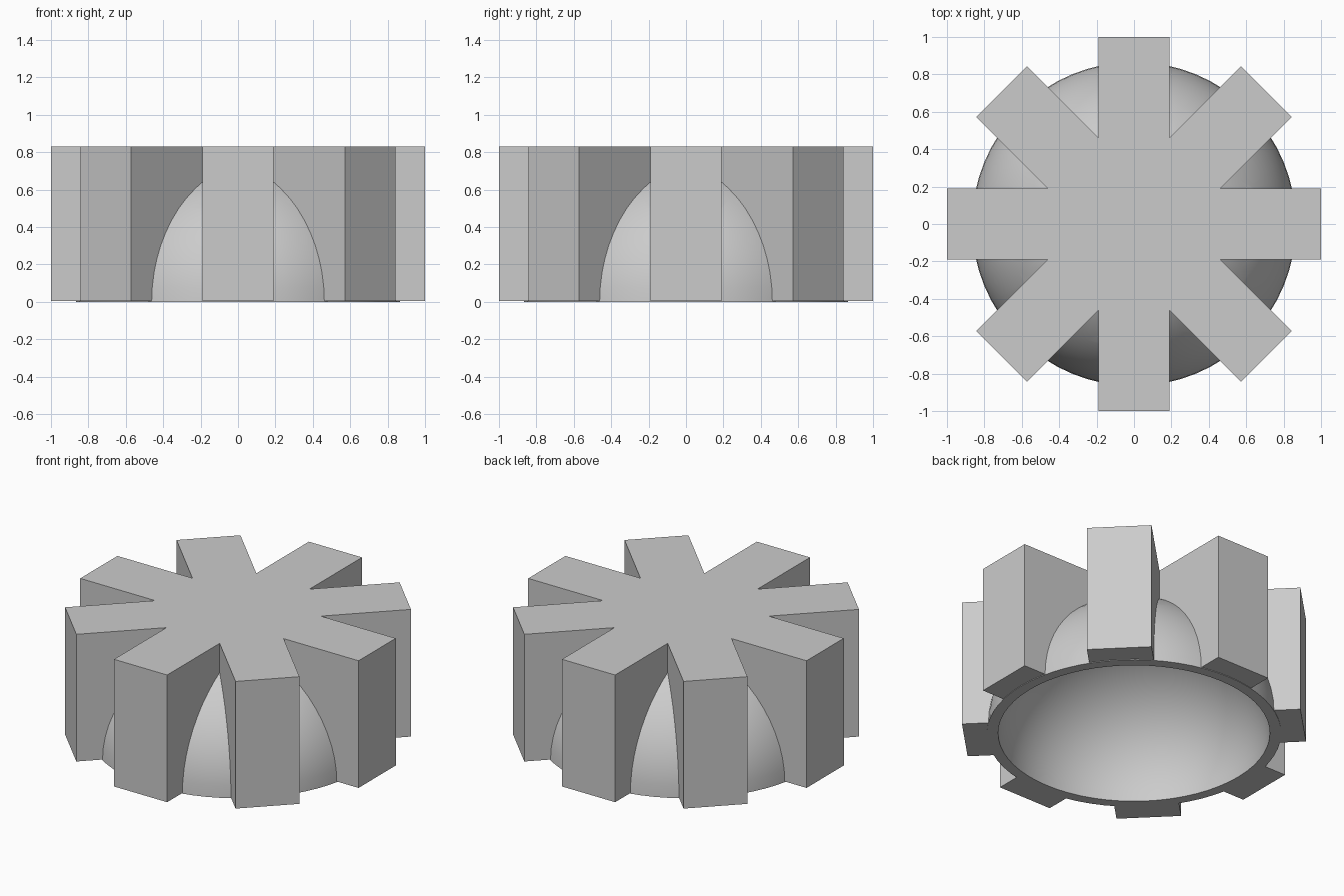
import bpy, bmesh, math

if "Cube" in bpy.data.objects:
    bpy.data.objects.remove(bpy.data.objects["Cube"])

ARM_HALF, ARM_LEN, HEIGHT, LIP = 0.191, 1.0, 0.83, 0.004


def add_object(name, bm):
    bmesh.ops.recalc_face_normals(bm, faces=bm.faces)
    mesh = bpy.data.meshes.new(name)
    bm.to_mesh(mesh)
    bm.free()
    ob = bpy.data.objects.new(name, mesh)
    bpy.context.collection.objects.link(ob)
    return ob


def ellipsoid(name, radius, height, halved):
    bm = bmesh.new()
    bmesh.ops.create_uvsphere(bm, u_segments=64, v_segments=32, radius=1)
    bmesh.ops.scale(bm, vec=(radius, radius, height), verts=bm.verts)
    if halved:
        cut = bmesh.ops.bisect_plane(bm, geom=bm.verts[:] + bm.edges[:] + bm.faces[:],
                                     plane_co=(0, 0, 0), plane_no=(0, 0, 1), clear_inner=True)
        bmesh.ops.holes_fill(bm, edges=[e for e in bm.edges if e.is_boundary])
    for f in bm.faces:
        f.smooth = len(f.verts) < 5
    return add_object(name, bm)


# Eight-armed star block
bm = bmesh.new()
notch = ARM_HALF * (1 + math.sqrt(2))
verts = []
for i in range(8):
    a = i * math.pi / 4
    for x, y in ((ARM_LEN, -ARM_HALF), (ARM_LEN, ARM_HALF), (notch, ARM_HALF)):
        verts.append(bm.verts.new((x * math.cos(a) - y * math.sin(a),
                                   x * math.sin(a) + y * math.cos(a), LIP)))
face = bm.faces.new(verts)
ext = bmesh.ops.extrude_face_region(bm, geom=[face])
bmesh.ops.translate(bm, vec=(0, 0, HEIGHT - LIP),
                    verts=[v for v in ext["geom"] if isinstance(v, bmesh.types.BMVert)])
star = add_object("star_block", bm)

# Outer dome joined to the star, inner dome hollowed out from below
outer = ellipsoid("outer_dome", 0.866, 0.784, True)
inner = ellipsoid("cavity_cutter", 0.80, 0.725, False)
for cutter, op in ((outer, 'UNION'), (inner, 'DIFFERENCE')):
    mod = star.modifiers.new(cutter.name, 'BOOLEAN')
    mod.object, mod.operation, mod.solver = cutter, op, 'EXACT'

bpy.context.view_layer.objects.active = star
star.select_set(True)
for mod in list(star.modifiers):
    bpy.ops.object.modifier_apply(modifier=mod.name)
for helper in (outer, inner):
    bpy.data.objects.remove(helper)

# Smooth domes, crisp arm edges
bpy.ops.object.shade_smooth_by_angle(angle=math.radians(20))
star.name = "hollow_star_dome"
